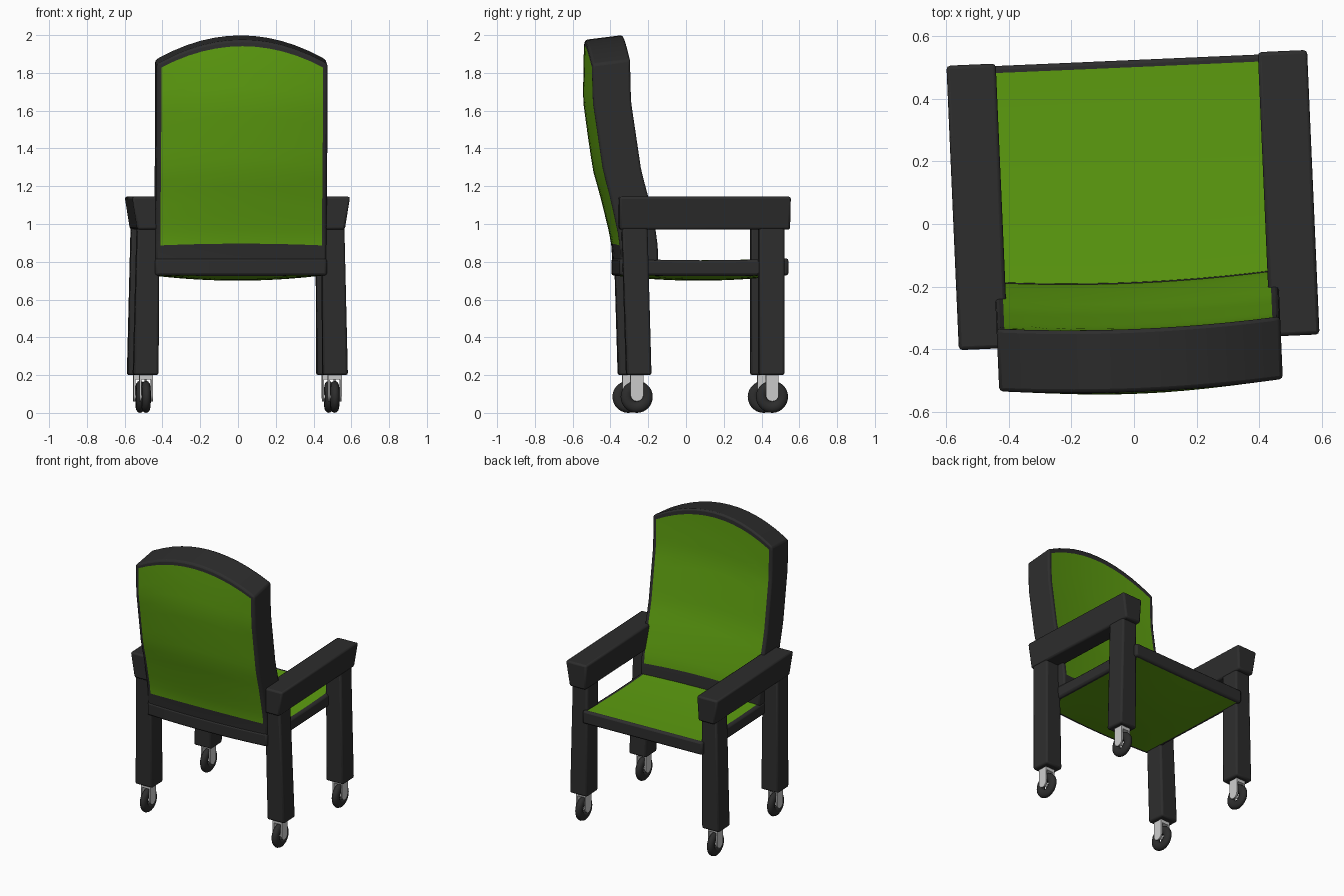
import bpy, bmesh, math
from mathutils import Matrix, Vector

if "Cube" in bpy.data.objects:
    bpy.data.objects.remove(bpy.data.objects["Cube"])

TURN = Matrix.Rotation(math.radians(2.5), 4, 'Z')   # whole chair is slightly turned


def material(name, rgb):
    m = bpy.data.materials.new(name)
    m.diffuse_color = (*rgb, 1)
    m.use_nodes = True
    m.node_tree.nodes["Principled BSDF"].inputs["Base Color"].default_value = m.diffuse_color
    return m


BLACK = material("black_frame", (0.026, 0.026, 0.026))
GREEN = material("green_fabric", (0.11, 0.34, 0.005))


def finish(bm, name, mats=(), bevel=0.0, angle=35):
    bmesh.ops.recalc_face_normals(bm, faces=bm.faces)
    bm.transform(TURN)
    me = bpy.data.meshes.new(name)
    bm.to_mesh(me)
    bm.free()
    for m in mats:
        me.materials.append(m)
    ob = bpy.data.objects.new(name, me)
    bpy.context.collection.objects.link(ob)
    if bevel:
        b = ob.modifiers.new("bevel", 'BEVEL')
        b.width, b.segments = bevel, 2
        b.limit_method, b.angle_limit = 'ANGLE', math.radians(40)
    bpy.ops.object.select_all(action='DESELECT')
    ob.select_set(True)
    bpy.context.view_layer.objects.active = ob
    bpy.ops.object.shade_smooth_by_angle(angle=math.radians(angle))
    return ob


def tapered_bar(name, low, high, mats=(BLACK,), bevel=0.012):
    """Box between two rectangles (x0, x1, y0, y1, z)."""
    bm = bmesh.new()
    rings = []
    for x0, x1, y0, y1, z in (low, high):
        rings.append([bm.verts.new((x, y, z)) for x, y in
                      ((x0, y0), (x1, y0), (x1, y1), (x0, y1))])
    bm.faces.new(rings[0])
    bm.faces.new(rings[1])
    for i in range(4):
        k = (i + 1) % 4
        bm.faces.new((rings[0][i], rings[0][k], rings[1][k], rings[1][i]))
    return finish(bm, name, mats, bevel)


def padded_panel(name, us, vs, surface):
    """Thick curved panel: green inside, black one-cell border and sides."""
    bm = bmesh.new()
    nu, nv = len(us), len(vs)
    sides = [[[bm.verts.new(surface(u, v, s)) for v in vs] for u in us] for s in (0, 1)]
    for g in sides:
        for i in range(nu - 1):
            for j in range(nv - 1):
                f = bm.faces.new((g[i][j], g[i + 1][j], g[i + 1][j + 1], g[i][j + 1]))
                f.material_index = int(0 < i < nu - 2 and 0 < j < nv - 2)
    rim = ([(i, 0) for i in range(nu - 1)] + [(nu - 1, j) for j in range(nv - 1)] +
           [(i, nv - 1) for i in range(nu - 1, 0, -1)] + [(0, j) for j in range(nv - 1, 0, -1)])
    for a, (i, j) in enumerate(rim):
        k, l = rim[(a + 1) % len(rim)]
        bm.faces.new((sides[0][i][j], sides[0][k][l], sides[1][k][l], sides[1][i][j]))
    return finish(bm, name, (BLACK, GREEN), 0.012)


def span(a, b, n):
    return [a + (b - a) * i / n for i in range(n + 1)]


# Backrest: leaning profile, arched top, bowed in plan
LEAN = [(0.8, -0.165), (0.92, -0.17), (1.15, -0.22), (1.28, -0.255),
        (1.65, -0.31), (1.86, -0.315), (2.1, -0.315)]


def lean(z):
    for (z0, y0), (z1, y1) in zip(LEAN, LEAN[1:]):
        if z <= z1:
            return y0 + (y1 - y0) * max(0, z - z0) / (z1 - z0)
    return LEAN[-1][1]


def back_surface(u, v, rear):
    z = 0.8 + v * (1.2 - 0.13 * u * u)
    y = lean(z) - 0.02 * (1 - u * u)
    if rear:
        y -= 0.2 + 0.015 * (1 - u * u) * math.sin(math.pi * v)
        z -= 0.025 * v ** 8
    return (0.453 * u, y, z)


US = [-1] + span(-0.945, 0.945, 12) + [1]
padded_panel("backrest", US, [0] + span(0.08, 0.967, 14) + [1], back_surface)


# Seat: slight dip on top, sagging underside, bowed rear edge
def seat_surface(u, v, under):
    y0 = -0.37 - 0.02 * (1 - u * u)
    w = 2 * v - 1
    z = 0.818 - 0.01 * (1 - w * w)
    if under:
        z = 0.728 - 0.028 * (1 - w * w) * (1 - u * u)
    return (0.455 * u, y0 + (0.523 - y0) * v, z)


padded_panel("seat", US, [0] + span(0.025, 0.975, 12) + [1], seat_surface)


def bar_pair(name, low, high, bevel=0.012):
    for side, s in (("right", 1), ("left", -1)):
        a, b = [(min(s * r[0], s * r[1]), max(s * r[0], s * r[1]), *r[2:]) for r in (low, high)]
        tapered_bar(f"{name}_{side}", a, b, bevel=bevel)


# Armrests and legs
bar_pair("armrest", (0.428, 0.55, -0.376, 0.528, 0.97), (0.418, 0.578, -0.378, 0.531, 1.145))
bar_pair("rear_leg", (0.435, 0.568, -0.338, -0.207, 0.2), (0.432, 0.548, -0.363, -0.228, 1.0))
bar_pair("front_leg", (0.435, 0.568, 0.363, 0.498, 0.2), (0.432, 0.548, 0.363, 0.498, 1.0))


# Casters: ring tyre, axle, and fork with rounded lower ends
def ring_tyre(name, c, major=0.055, minor=0.03, squash=0.78, n=28, m=12):
    bm = bmesh.new()
    rows = []
    for i in range(n):
        a = 2 * math.pi * i / n
        row = []
        for j in range(m):
            b = 2 * math.pi * j / m
            r = major + minor * math.cos(b)
            row.append(bm.verts.new(c + Vector((minor * squash * math.sin(b),
                                                r * math.cos(a), r * math.sin(a)))))
        rows.append(row)
    for i in range(n):
        for j in range(m):
            p, q = rows[i], rows[(i + 1) % n]
            k = (j + 1) % m
            bm.faces.new((p[j], q[j], q[k], p[k]))
    finish(bm, name, (BLACK,), angle=60)


def fork(name, c):
    bm = bmesh.new()
    outline = [(0.034, 0.1)] + [(0.034 * math.cos(t), 0.034 * math.sin(t) + 0.01)
                                for t in span(0, -math.pi, 10)] + [(-0.034, 0.1)]
    for s in (-1, 1):
        f = bm.faces.new([bm.verts.new(c + Vector((s * 0.026, y, z))) for y, z in outline])
        ext = bmesh.ops.extrude_face_region(bm, geom=[f])["geom"]
        bmesh.ops.translate(bm, vec=(s * 0.01, 0, 0),
                            verts=[g for g in ext if isinstance(g, bmesh.types.BMVert)])
    # crown joining the two plates, and the axle
    bmesh.ops.create_cube(bm, size=1, matrix=Matrix.Translation(c + Vector((0, 0, 0.108))) @
                          Matrix.Diagonal((0.072, 0.068, 0.03, 1)))
    bmesh.ops.create_cone(bm, cap_ends=True, segments=12, radius1=0.012, radius2=0.012, depth=0.06,
                          matrix=Matrix.Translation(c) @ Matrix.Rotation(math.pi / 2, 4, 'Y'))
    finish(bm, name)


for end, y in (("rear", -0.283), ("front", 0.434)):
    for side, s in (("right", 1), ("left", -1)):
        c = Vector((s * 0.5, y, 0.085))
        ring_tyre(f"{end}_wheel_{side}", c)
        fork(f"{end}_fork_{side}", c)
